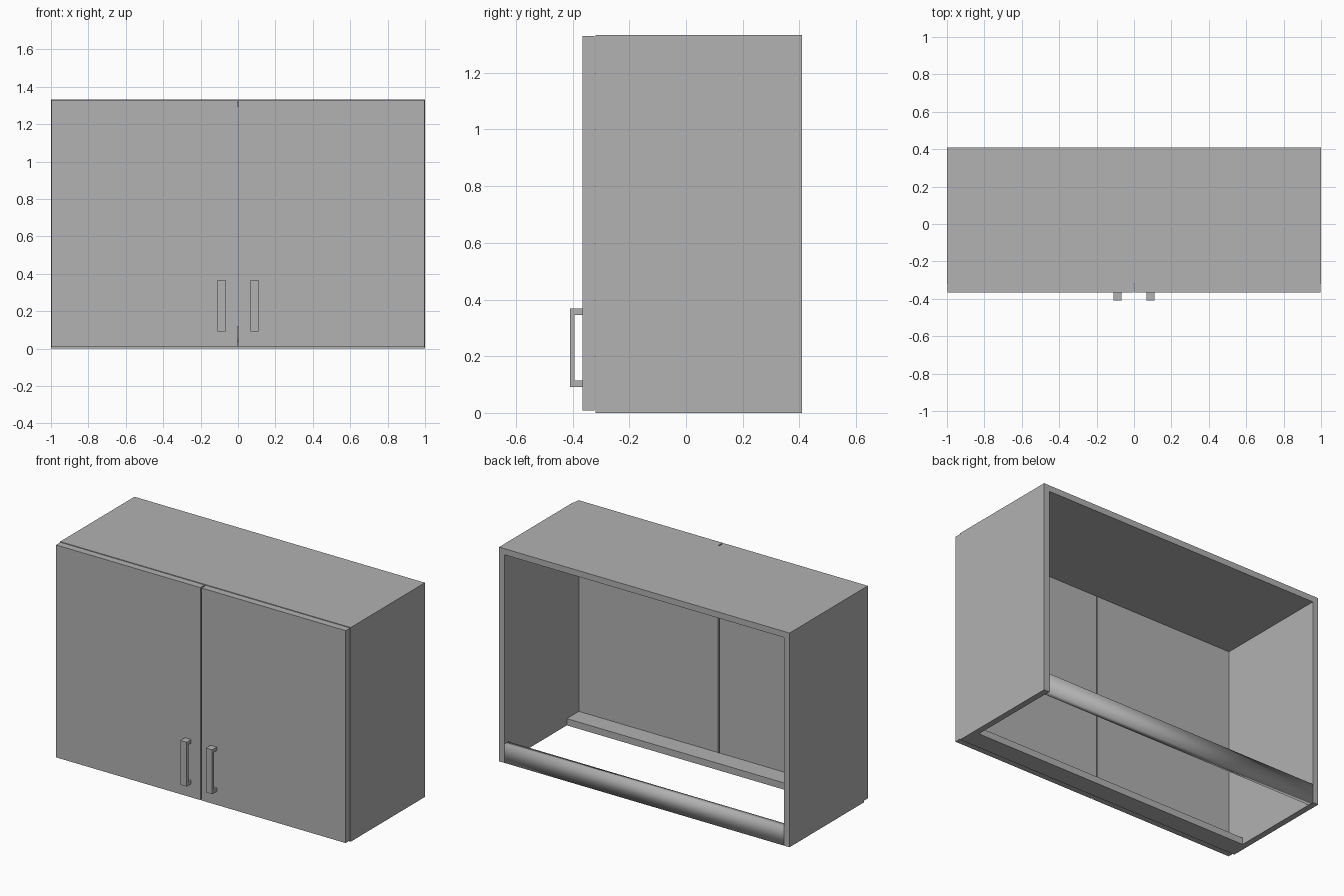
import bpy
import bmesh

default = bpy.data.objects.get("Cube")
if default:
    bpy.data.objects.remove(default, do_unlink=True)

grey = bpy.data.materials.new("plain grey")
grey.use_nodes = True
colour = (0.445, 0.445, 0.445, 1)
grey.diffuse_color = colour
grey.node_tree.nodes["Principled BSDF"].inputs["Base Color"].default_value = colour


def extrude(name, profile, direction):
    """Sweep a closed 3D outline along a direction into a solid."""
    bm = bmesh.new()
    face = bm.faces.new([bm.verts.new(p) for p in profile])
    swept = bmesh.ops.extrude_face_region(bm, geom=[face], use_keep_orig=True)["geom"]
    verts = [g for g in swept if isinstance(g, bmesh.types.BMVert)]
    bmesh.ops.translate(bm, verts=verts, vec=direction)
    bmesh.ops.recalc_face_normals(bm, faces=bm.faces)
    mesh = bpy.data.meshes.new(name)
    bm.to_mesh(mesh)
    bm.free()
    mesh.materials.append(grey)
    obj = bpy.data.objects.new(name, mesh)
    bpy.context.collection.objects.link(obj)
    return obj


def box(name, x, y, z):
    outline = [(x[0], y[0], z[0]), (x[1], y[0], z[0]),
               (x[1], y[0], z[1]), (x[0], y[0], z[1])]
    return extrude(name, outline, (0, y[1] - y[0], 0))


HEIGHT, BOARD, RAIL = 1.333, 0.038, 0.118
FRONT, CARCASS, BACK = -0.365, -0.32, 0.41
INNER = 1 - BOARD

# Carcass: two sides and a top, open at the back and bottom
half = [(INNER, HEIGHT - BOARD), (INNER, 0), (1, 0), (1, HEIGHT)]
outline = half + [(-x, z) for x, z in reversed(half)]
extrude("carcass", [(x, CARCASS, z) for x, z in outline], (0, BACK - CARCASS, 0))

# Bottom rails: a flat one at the front, an upright one at the back
box("front_rail", (-INNER, INNER), (CARCASS, CARCASS + RAIL), (0, 0.042))
back_rail = box("back_rail", (-INNER, INNER), (BACK - BOARD, BACK), (0, RAIL))
back_rail.data.shade_smooth()

# Doors and bracket handles
for side, s in (("left", 1), ("right", -1)):
    box(side + "_door", sorted((s * 0.004, s * 0.997)),
        (FRONT, CARCASS - 0.002), (0.008, HEIGHT - 0.003))
    grip, low, high, foot = -0.394, 0.092, 0.368, 0.022
    x = s * 0.088 - 0.0215
    bracket = [(FRONT, low), (-0.41, low), (-0.41, high), (FRONT, high),
               (FRONT, high - foot), (grip, high - foot),
               (grip, low + foot), (FRONT, low + foot)]
    extrude(side + "_handle", [(x, y, z) for y, z in bracket], (0.043, 0, 0))
